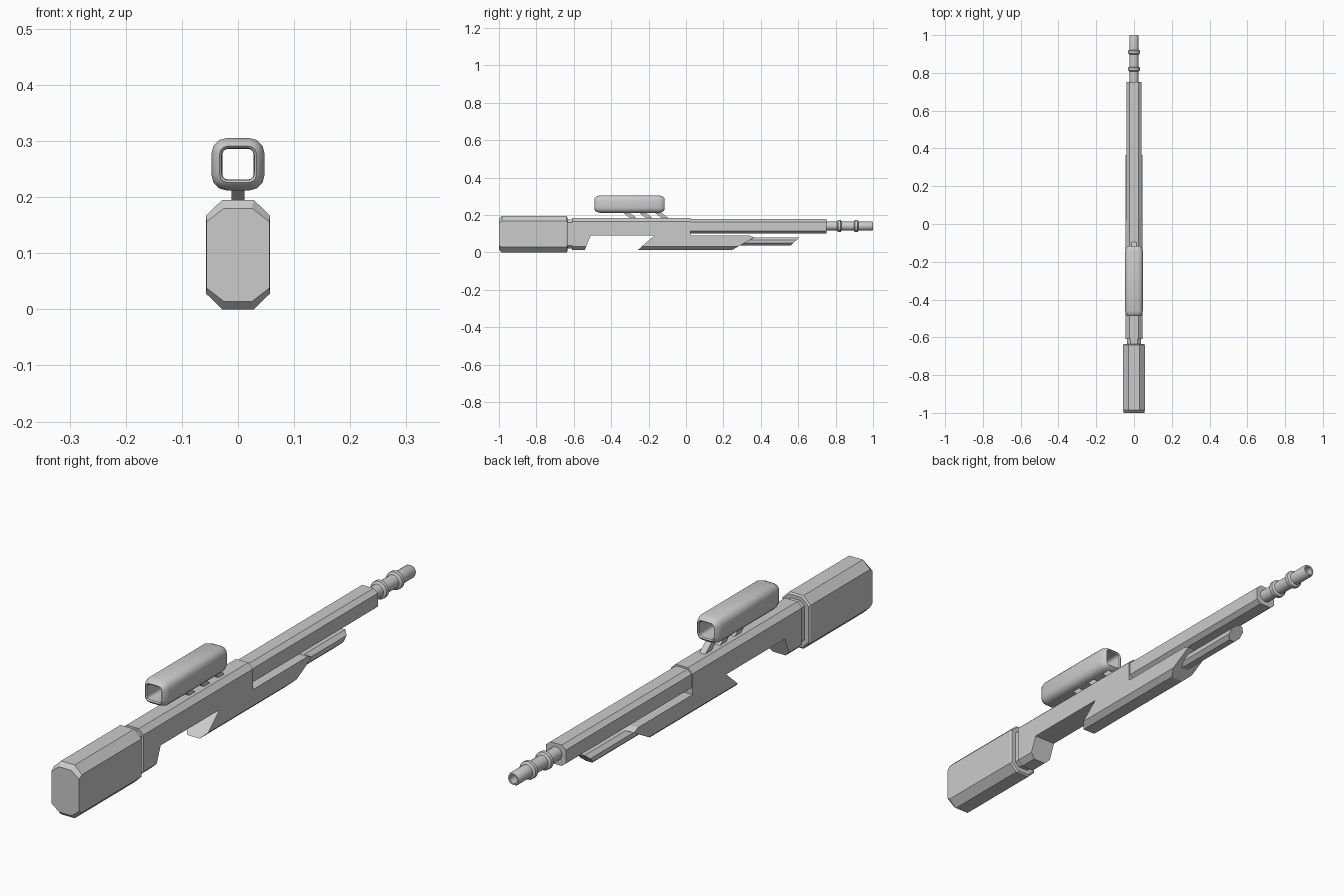
import bpy, bmesh, math

if "Cube" in bpy.data.objects:
    bpy.data.objects.remove(bpy.data.objects["Cube"])


def section(y, hw, z0, z1, cx, cz, seg=1, slant=0.0):
    """Rectangle in XZ with cut (seg=1) or rounded corners, at depth y."""
    pts = []
    corners = [(hw - cx, z1 - cz, 0), (-hw + cx, z1 - cz, 90),
               (-hw + cx, z0 + cz, 180), (hw - cx, z0 + cz, 270)]
    for px, pz, start in corners:
        for i in range(seg + 1):
            a = math.radians(start + 90 * i / seg)
            x, z = px + cx * math.cos(a), pz + cz * math.sin(a)
            pts.append((x, y + slant * (z - z0), z))
    return pts


def circle(y, r, zc, n=16):
    return [(r * math.cos(2 * math.pi * i / n), y, zc + r * math.sin(2 * math.pi * i / n))
            for i in range(n)]


def loft(name, rings, loop=False, smooth=None):
    """Skin a list of rings; cap the ends, or join last to first."""
    bm = bmesh.new()
    vs = [[bm.verts.new(p) for p in r] for r in rings]
    n = len(vs[0])
    pairs = list(zip(vs, vs[1:])) + ([(vs[-1], vs[0])] if loop else [])
    for a, b in pairs:
        for i in range(n):
            j = (i + 1) % n
            bm.faces.new((a[i], a[j], b[j], b[i]))
    if not loop:
        bm.faces.new(vs[0])
        bm.faces.new(vs[-1])
    bmesh.ops.recalc_face_normals(bm, faces=bm.faces)
    me = bpy.data.meshes.new(name)
    bm.to_mesh(me)
    bm.free()
    ob = bpy.data.objects.new(name, me)
    bpy.context.collection.objects.link(ob)
    bpy.ops.object.select_all(action='DESELECT')
    bpy.context.view_layer.objects.active = ob
    ob.select_set(True)
    if smooth:
        bpy.ops.object.shade_smooth_by_angle(angle=math.radians(smooth))
    return ob


def side_profile(name, yz, hw):
    """Extrude a side outline across x."""
    return loft(name, [[(x, y, z) for y, z in yz] for x in (-hw, hw)])


# Butt stock and the narrower neck in front of it
loft("stock", [section(-1.0, 0.056, 0.014, 0.18, 0.031, 0.024),
               section(-0.985, 0.057, 0, 0.195, 0.029, 0.028),
               section(-0.64, 0.057, 0, 0.195, 0.029, 0.028),
               section(-0.634, 0.053, 0.006, 0.19, 0.028, 0.026)])
loft("neck", [section(-0.65, 0.036, 0.022, 0.177, 0.017, 0.016),
              section(-0.59, 0.036, 0.022, 0.177, 0.017, 0.016)])

# Receiver: chamfered bar trimmed to the side outline
body = loft("receiver", [section(-0.61, 0.044, 0.013, 0.184, 0.019, 0.018),
                         section(0.42, 0.044, 0.013, 0.184, 0.019, 0.018)])
outline = side_profile("receiver_outline", [
    (-0.7, -0.05), (-0.566, -0.05), (-0.51, 0.09), (-0.17, 0.09), (-0.329, -0.05),
    (0.135, -0.05), (0.365, 0.08), (0.34, 0.09), (0.025, 0.09), (0.025, 0.3), (-0.7, 0.3)], 0.1)
mod = body.modifiers.new("trim", 'BOOLEAN')
mod.operation = 'INTERSECT'
mod.solver = 'EXACT'
mod.object = outline
bpy.context.view_layer.objects.active = body
bpy.ops.object.modifier_apply(modifier="trim")
bpy.data.objects.remove(outline)

# Barrel shroud
loft("barrel_shroud", [section(0.01, 0.04, 0.101, 0.178, 0.017, 0.014),
                       section(0.752, 0.04, 0.101, 0.178, 0.017, 0.014)])

# Muzzle with two rings and an open bore
profile = [(0.74, 0.024)]
for y in (0.82, 0.91):
    profile += [(y - 0.012, 0.024), (y - 0.007, 0.033), (y + 0.007, 0.033), (y + 0.012, 0.024)]
profile += [(0.994, 0.024), (1.0, 0.021), (1.0, 0.015), (0.9, 0.013)]
loft("muzzle", [circle(y, r, 0.141) for y, r in profile], smooth=30)

# Slant-tipped rod under the barrel
loft("lower_rod", [section(0.28, 0.026, 0.037, 0.08, 0.014, 0.013),
                   section(0.56, 0.026, 0.037, 0.08, 0.014, 0.013, slant=1.05)])

# Hollow scope: outer skin, then back through the bore
scope = []
for y, inset in ((-0.488, 0.014), (-0.481, 0.006), (-0.462, 0), (-0.142, 0),
                 (-0.123, 0.006), (-0.116, 0.014), (-0.12, 0.018), (-0.3, 0.019), (-0.484, 0.018)):
    r = 0.026 - 0.8 * inset
    scope.append(section(y, 0.047 - inset, 0.212 + inset, 0.305 - inset, r, r, seg=3))
loft("scope", scope, loop=True, smooth=35)

# Three slanted scope mounts
for i in range(3):
    y = -0.345 + 0.085 * i
    side_profile("scope_mount_%d" % (i + 1),
                 [(y, 0.22), (y + 0.035, 0.22), (y + 0.085, 0.18), (y + 0.05, 0.18)], 0.012)
